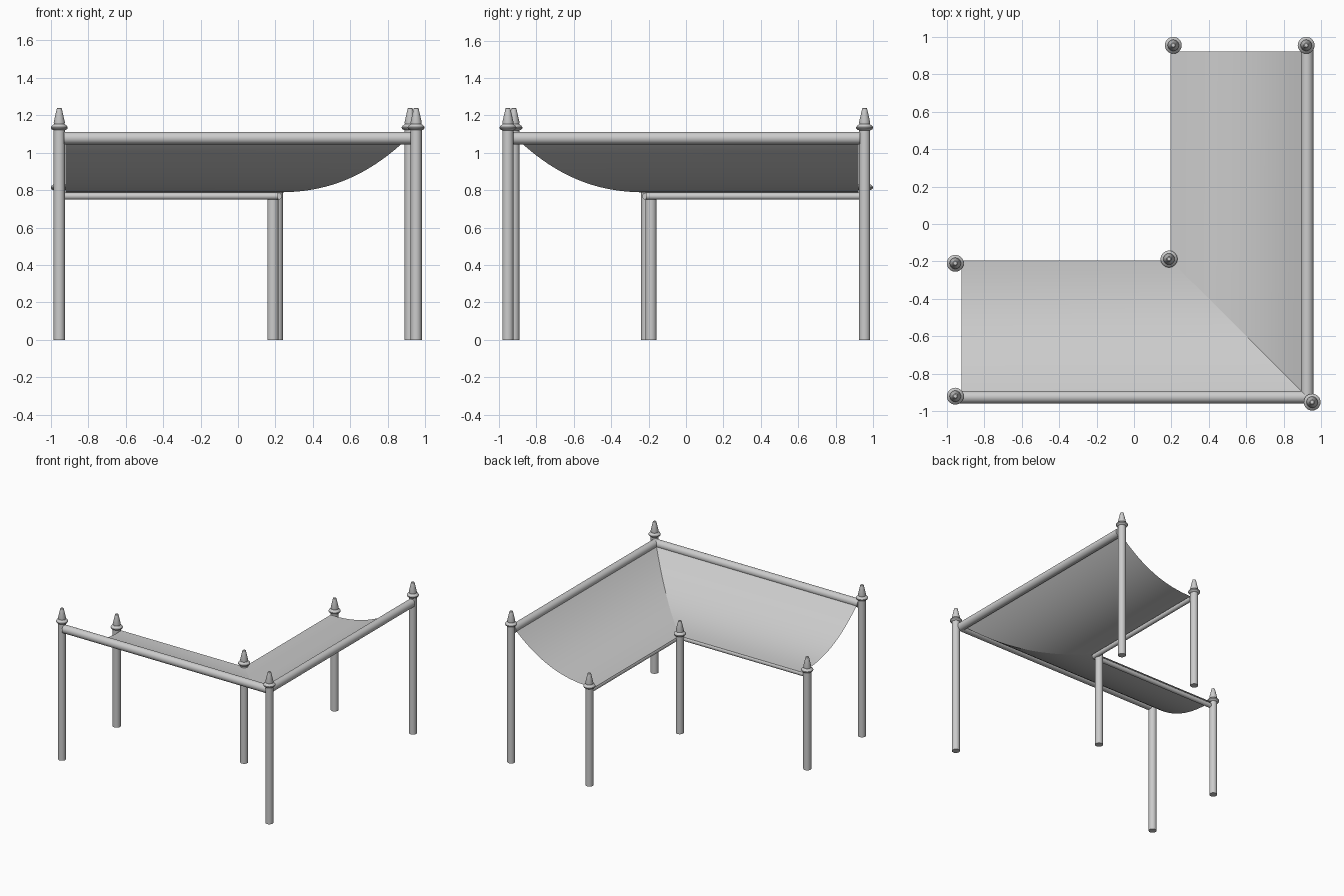
import bpy, bmesh, math
from mathutils import Vector

if "Cube" in bpy.data.objects:
    bpy.data.objects.remove(bpy.data.objects["Cube"])

def finish(name, bm, angle=35):
    me = bpy.data.meshes.new(name)
    bm.to_mesh(me)
    bm.free()
    ob = bpy.data.objects.new(name, me)
    bpy.context.collection.objects.link(ob)
    bpy.ops.object.select_all(action='DESELECT')
    ob.select_set(True)
    bpy.context.view_layer.objects.active = ob
    bpy.ops.object.shade_smooth_by_angle(angle=math.radians(angle))
    return ob

def lathe(name, profile, x, y, sides=32):
    bm = bmesh.new()
    vs = [bm.verts.new((r, 0, z)) for r, z in profile]
    es = [bm.edges.new(p) for p in zip(vs, vs[1:])]
    bmesh.ops.spin(bm, geom=vs + es, cent=(0, 0, 0), axis=(0, 0, 1),
                   angle=2 * math.pi, steps=sides)
    bmesh.ops.remove_doubles(bm, verts=bm.verts, dist=1e-5)
    bmesh.ops.recalc_face_normals(bm, faces=bm.faces)
    finish(name, bm).location = (x, y, 0)

def post(name, x, y, h):
    # Shaft, collar ring and tapered finial in one turned profile
    lathe(name, [(0, 0), (.03, 0), (.03, h), (.040, h + .004), (.045, h + .011),
                 (.045, h + .017), (.040, h + .024), (.028, h + .033),
                 (.030, h + .042), (.013, h + .117), (.009, h + .12), (0, h + .12)], x, y)

def beam(name, a, b, r):
    a, b = Vector(a), Vector(b)
    bm = bmesh.new()
    bmesh.ops.create_cone(bm, cap_ends=True, segments=32, radius1=r, radius2=r,
                          depth=(b - a).length)
    ob = finish(name, bm)
    ob.location = (a + b) / 2
    ob.rotation_euler = (b - a).to_track_quat('Z', 'Y').to_euler()

# The two wings mirror each other across the diagonal: (x, y) -> (-y, -x)
def swap(p):
    return (-p[1], -p[0], *p[2:])

HIGH, LOW, END = 1.12, .80, .922

# Corner posts sit on the diagonal
post("outer_corner_post", .952, -.952, HIGH)
post("inner_corner_post", .187, -.187, LOW)

for side, f in (("left", lambda p: p), ("back", swap)):
    # End posts
    post(side + "_high_end_post", *f((-.955, -.92)), HIGH)
    post(side + "_low_end_post", *f((-.955, -.21)), LOW)
    # Rails
    beam(side + "_high_rail", f((-.93, -.925, 1.078)), f((.93, -.925, 1.078)), .033)
    beam(side + "_low_rail", f((-.93, -.215, .768)), f((.215, -.215, .768)), .019)
    # Sagging canopy cloth, mitred at the corner
    bm = bmesh.new()
    rows = []
    for i in range(25):
        t = i / 24
        d, z = .195 + .725 * t, .788 + .302 * t ** 2.35
        rows.append([bm.verts.new(f((x, -d, z))) for x in (-END, d)])
    for a, b in zip(rows, rows[1:]):
        face = bm.faces.new((a[0], a[1], b[1], b[0]))
        face.normal_update()
        if face.normal.z < 0:
            face.normal_flip()
    finish(side + "_canopy", bm)
